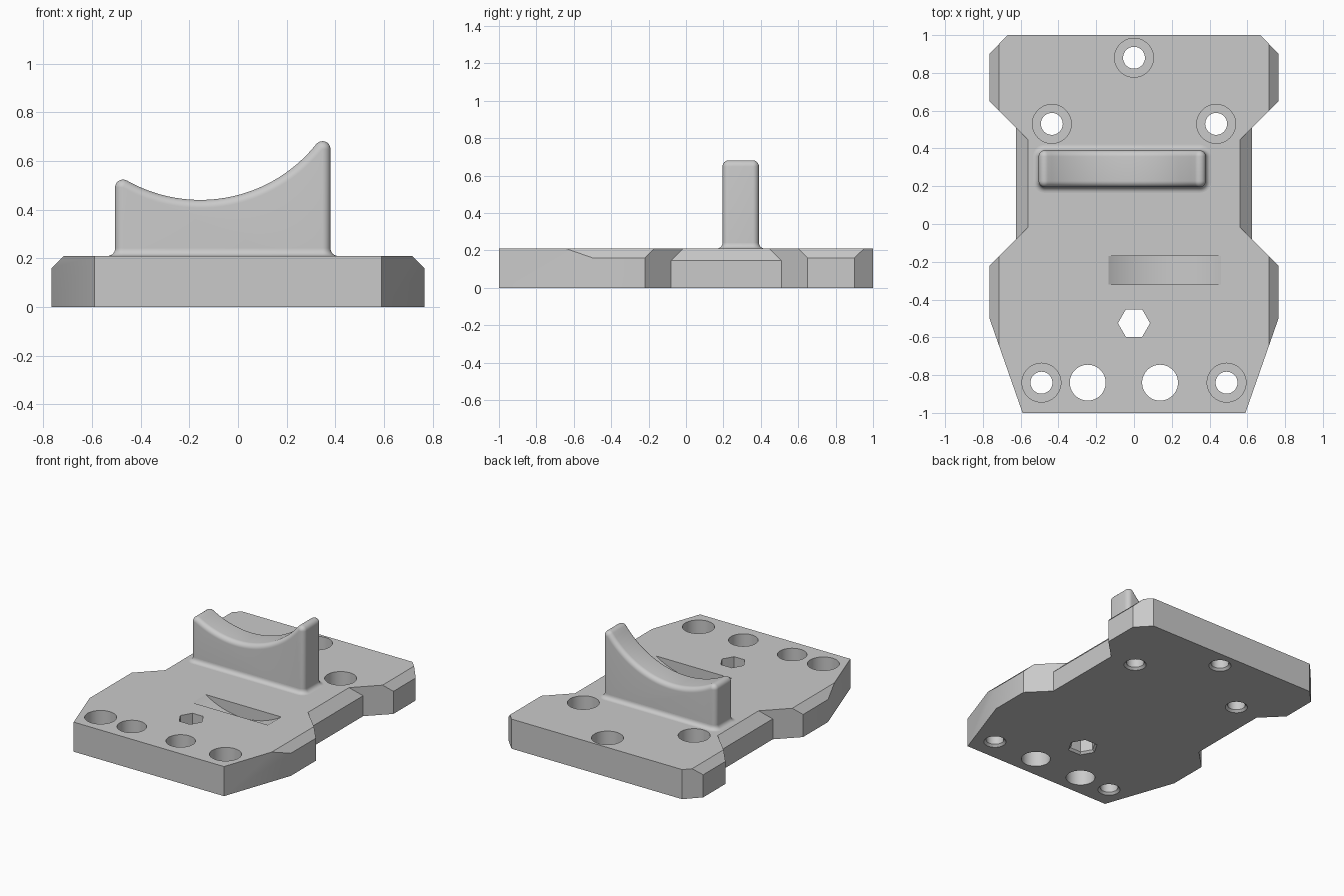
import bpy, bmesh
from math import sin, cos, pi, atan2, sqrt

if "Cube" in bpy.data.objects:
    bpy.data.objects.remove(bpy.data.objects["Cube"])

gray = bpy.data.materials.new("plain gray")
gray.use_nodes = True
gray.diffuse_color = (0.59, 0.59, 0.59, 1)
gray.node_tree.nodes["Principled BSDF"].inputs["Base Color"].default_value = (0.59, 0.59, 0.59, 1)

TOP = 0.21


def loft(bm, rings):
    """Skin a stack of equal-length rings and cap both ends."""
    rows = [[bm.verts.new(p) for p in ring] for ring in rings]
    for a, b in zip(rows, rows[1:]):
        for i in range(len(a)):
            j = (i + 1) % len(a)
            bm.faces.new((a[i], a[j], b[j], b[i]))
    bm.faces.new(rows[0][::-1])
    bm.faces.new(rows[-1])


def lathe(bm, x, y, steps, sides):
    loft(bm, [[(x + r * cos(2 * pi * i / sides), y + r * sin(2 * pi * i / sides), z)
               for i in range(sides)] for r, z in steps])


def finish(bm, name):
    bmesh.ops.remove_doubles(bm, verts=bm.verts, dist=1e-5)
    bmesh.ops.recalc_face_normals(bm, faces=bm.faces)
    mesh = bpy.data.meshes.new(name)
    bm.to_mesh(mesh)
    bm.free()
    mesh.materials.append(gray)
    obj = bpy.data.objects.new(name, mesh)
    bpy.context.collection.objects.link(obj)
    return obj


def activate(obj):
    bpy.ops.object.select_all(action="DESELECT")
    obj.select_set(True)
    bpy.context.view_layer.objects.active = obj


def subtract(obj, cutter):
    mod = obj.modifiers.new("cut", "BOOLEAN")
    mod.operation, mod.solver, mod.object = "DIFFERENCE", "EXACT", cutter
    activate(obj)
    bpy.ops.object.modifier_apply(modifier=mod.name)
    bpy.data.objects.remove(cutter)


# Base plate: waisted outline
half = [(0.67, 1), (0.765, 0.9), (0.765, 0.65), (0.625, 0.51),
        (0.625, -0.08), (0.765, -0.22), (0.765, -0.5), (0.59, -1)]
outline = half + [(-x, y) for x, y in reversed(half)]
bm = bmesh.new()
loft(bm, [[(x, y, z) for x, y in outline] for z in (0, TOP)])
plate = finish(bm, "base_plate")

# Chamfers on the lobes, and deeper ones between them on the waist
bm = bmesh.new()
for s in (1, -1):
    loft(bm, [[(s * 0.625, y, 0.3), (s * 0.825, y, 0.1), (s * 0.825, y, 0.3)] for y in (-1.2, 1.2)])
    loft(bm, [[(s * x, y, z) for x, y in ((0.77 - z, z - 0.225), (0.66, -0.115),
                                          (0.66, 0.545), (0.77 - z, 0.655 - z))]
              for z in (0.12, 0.26)])
subtract(plate, finish(bm, "chamfer_cutter"))

# Counterbored screw holes, plain holes and hexagonal hole
bm = bmesh.new()
for x, y in [(0, 0.88), (0.435, 0.53), (-0.435, 0.53), (0.49, -0.84), (-0.49, -0.84)]:
    lathe(bm, x, y, [(0.083, -0.01), (0.058, 0.015), (0.058, 0.09), (0.103, 0.09), (0.103, 0.3)], 48)
for x in (-0.245, 0.138):
    lathe(bm, x, -0.84, [(0.095, -0.1), (0.095, 0.3)], 48)
lathe(bm, 0, -0.525, [(0.11, -0.01), (0.085, 0.015), (0.085, 0.3)], 6)

# Shallow curved slot
arc = [-0.65 + 1.3 * i / 32 for i in range(33)]
loft(bm, [[(0.1625 + 0.55 * sin(a), y, TOP + 0.4626 - 0.55 * cos(a)) for a in arc]
          for y in (-0.32, -0.17)])
subtract(plate, finish(bm, "hole_cutter"))

# Cradle: upright block with a concave top and rounded edges
R = 0.033
x0, x1, y0, y1 = -0.505 + R, 0.38 - R, 0.195 + R, 0.39 - R
cx, cz, radius = -0.155, 1.05, 0.61 + R
path = []
for i in range(41):
    x = x1 + (x0 - x1) * i / 40
    z = cz - sqrt(radius ** 2 - (x - cx) ** 2)
    path.append((x, z, atan2(cz - z, cx - x)))
N = 8
(xr, zr, ar), (xl, zl, al) = path[0], path[-1]
right = [(xr, zr, ar * i / N) for i in range(N)]
left = [(xl, zl, al + (pi - al) * i / N) for i in range(1, N + 1)]
path = [(x1, 0.15, 0)] + right + path + left + [(x0, 0.15, pi)]


def section(y, grow):
    return [(x + grow * cos(a), y, z + grow * sin(a)) for x, z, a in path]


turn = [pi / 2 * i / N for i in range(N + 1)]
bm = bmesh.new()
loft(bm, [section(y0 - R * cos(t), R * sin(t)) for t in turn]
     + [section(y1 + R * cos(t), R * sin(t)) for t in reversed(turn)])
cradle = finish(bm, "cradle")


# Concave fillet round the foot of the cradle
def foot(grow, z):
    corners = [(x1, y1), (x0, y1), (x0, y0), (x1, y0)]
    return [(x + (R + grow) * cos(q * pi / 2 + t), y + (R + grow) * sin(q * pi / 2 + t), z)
            for q, (x, y) in enumerate(corners) for t in turn]


F = 0.03
bm = bmesh.new()
loft(bm, [foot(F, TOP - 0.01)] + [foot(F * (1 - sin(t)), TOP + F * (1 - cos(t))) for t in turn])
fillet = finish(bm, "cradle_fillet")

for obj in (plate, cradle, fillet):
    activate(obj)
    bpy.ops.object.shade_smooth_by_angle(angle=pi / 6)
